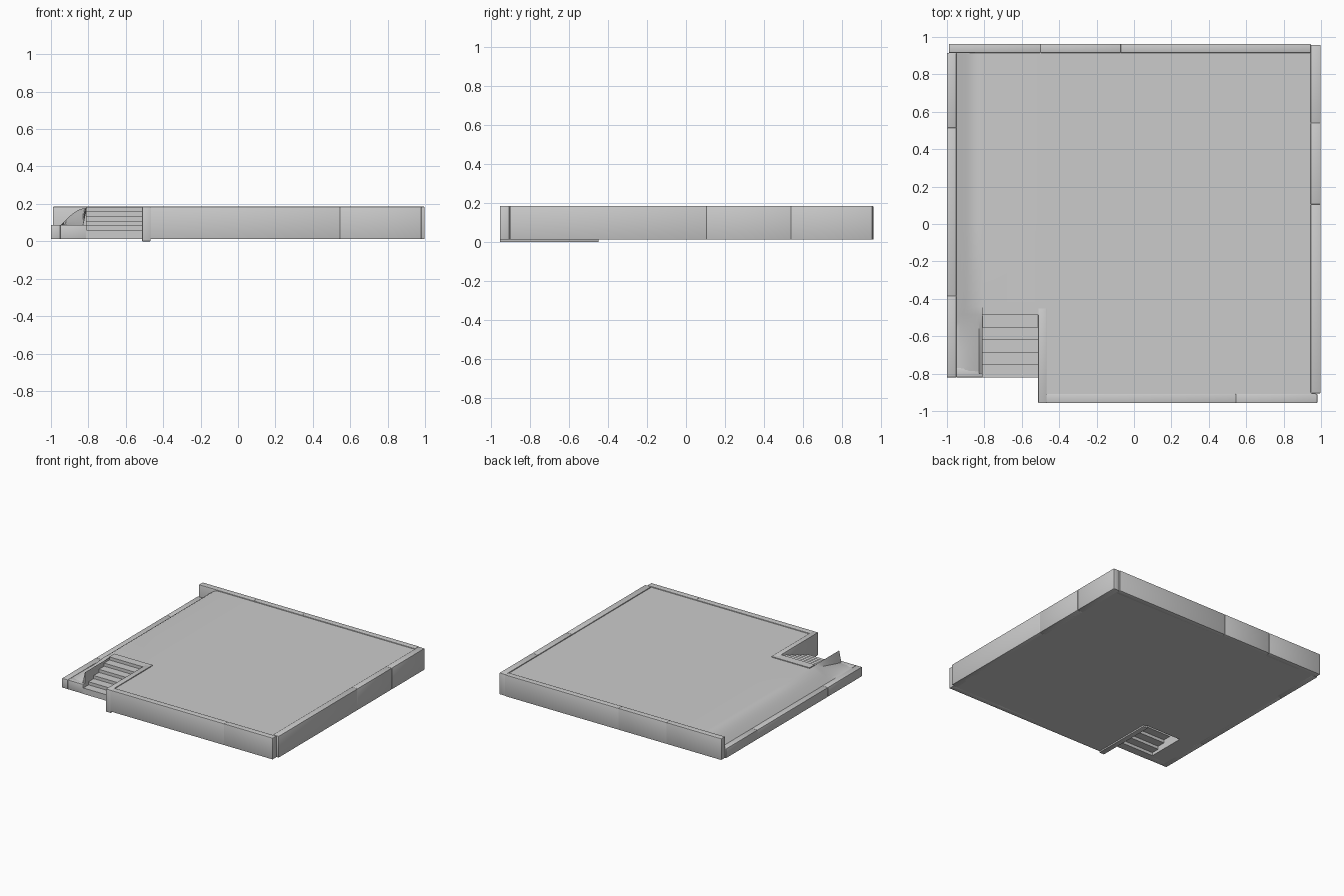
import bpy, bmesh, math

cube = bpy.data.objects.get("Cube")
if cube:
    bpy.data.objects.remove(cube, do_unlink=True)

grey = bpy.data.materials.new("stone grey")
grey.use_nodes = True
colour = (0.6, 0.6, 0.6, 1)
grey.diffuse_color = colour
grey.node_tree.nodes["Principled BSDF"].inputs["Base Color"].default_value = colour

BASE, RIM, LAWN, LOW = 0.012, 0.185, 0.178, 0.088


def finish(bm, name, smooth=False):
    bmesh.ops.recalc_face_normals(bm, faces=bm.faces)
    mesh = bpy.data.meshes.new(name)
    bm.to_mesh(mesh)
    bm.free()
    obj = bpy.data.objects.new(name, mesh)
    bpy.context.collection.objects.link(obj)
    mesh.materials.append(grey)
    if smooth:
        bpy.ops.object.select_all(action="DESELECT")
        obj.select_set(True)
        bpy.context.view_layer.objects.active = obj
        bpy.ops.object.shade_smooth_by_angle(angle=math.radians(35))
    return obj


def box(name, x0, x1, y0, y1, z0, z1, bevel=0.0):
    bm = bmesh.new()
    bmesh.ops.create_cube(bm, size=1)
    for v in bm.verts:
        v.co = ((x0, x1)[v.co.x > 0], (y0, y1)[v.co.y > 0], (z0, z1)[v.co.z > 0])
    if bevel:
        bmesh.ops.bevel(bm, geom=bm.edges[:], offset=bevel, segments=2,
                        profile=0.5, affect="EDGES")
    return finish(bm, name, bool(bevel))


def wall(name, axis, cuts, side0, side1, top):
    # a run of kerb blocks along x or y, split at the joints
    for i, (a, b) in enumerate(zip(cuts, cuts[1:])):
        span = (a, b, side0, side1) if axis == "x" else (side0, side1, a, b)
        box(f"{name}_{i + 1}", *span, BASE, top, 0.003)


# Surrounding walls
wall("back_wall", "x", (-0.99, -0.5, -0.07, 0.945), 0.915, 0.963, RIM)
wall("right_side_wall", "y", (-0.905, 0.105, 0.54, 0.958), 0.945, 0.998, RIM)
wall("front_wall", "x", (-0.47, 0.545, 0.98), -0.957, -0.908, RIM)
wall("low_side_wall", "y", (-0.82, -0.385, 0.515, 0.915), -1.0, -0.95, LOW)
wall("low_front_wall", "x", (-0.95, -0.81), -0.82, -0.77, LOW)
box("stair_side_wall", -0.512, -0.468, -0.957, -0.45, 0.0, RIM, 0.003)

# Stairs: open underneath, each block overlapping the one below
STEPS, DEPTH, RISE = 6, 0.0667, 0.0248
for i in range(STEPS):
    top = 0.06 + i * RISE
    front = -0.82 + i * DEPTH
    right = -0.47 if i == STEPS - 1 else -0.51
    box(f"step_{i + 1}", -0.812, right, front, front + DEPTH, top - 0.048, top)


# Ground slab: level field, rounded bank on the low side, dipping beside the stairs
def ground_height(x, y):
    if x >= -0.811:
        return LAWN
    u = max(0.0, (x + 0.95) / 0.14)
    bank = math.sin(min(1.0, u) * math.pi / 2)
    t = min(1.0, max(0.0, (y + 0.8) / 0.36))
    return LOW - 0.003 + (LAWN - LOW + 0.003) * bank * t


xs = [-0.97] + [-0.95 + 0.02 * i for i in range(7)] + [-0.81, -0.49, 0.97]
ys = [-0.93] + [-0.8 + 0.045 * i for i in range(8)] + [-0.44, 0.0, 0.45, 0.94]
bm = bmesh.new()
grid = {(x, y): bm.verts.new((x, y, ground_height(x, y))) for x in xs for y in ys}
for x0, x1 in zip(xs, xs[1:]):
    for y0, y1 in zip(ys, ys[1:]):
        outside = x1 < -0.4 and y0 < -0.9
        stairwell = -0.82 < x0 < -0.5 and y0 < -0.45
        if not (outside or stairwell):
            bm.faces.new([grid[p] for p in ((x0, y0), (x1, y0), (x1, y1), (x0, y1))])
bmesh.ops.delete(bm, geom=[v for v in bm.verts if not v.link_faces], context="VERTS")
skirt = bmesh.ops.extrude_face_region(bm, geom=bm.faces[:], use_keep_orig=True)
for v in skirt["geom"]:
    if isinstance(v, bmesh.types.BMVert):
        v.co.z = BASE
finish(bm, "ground", True)
